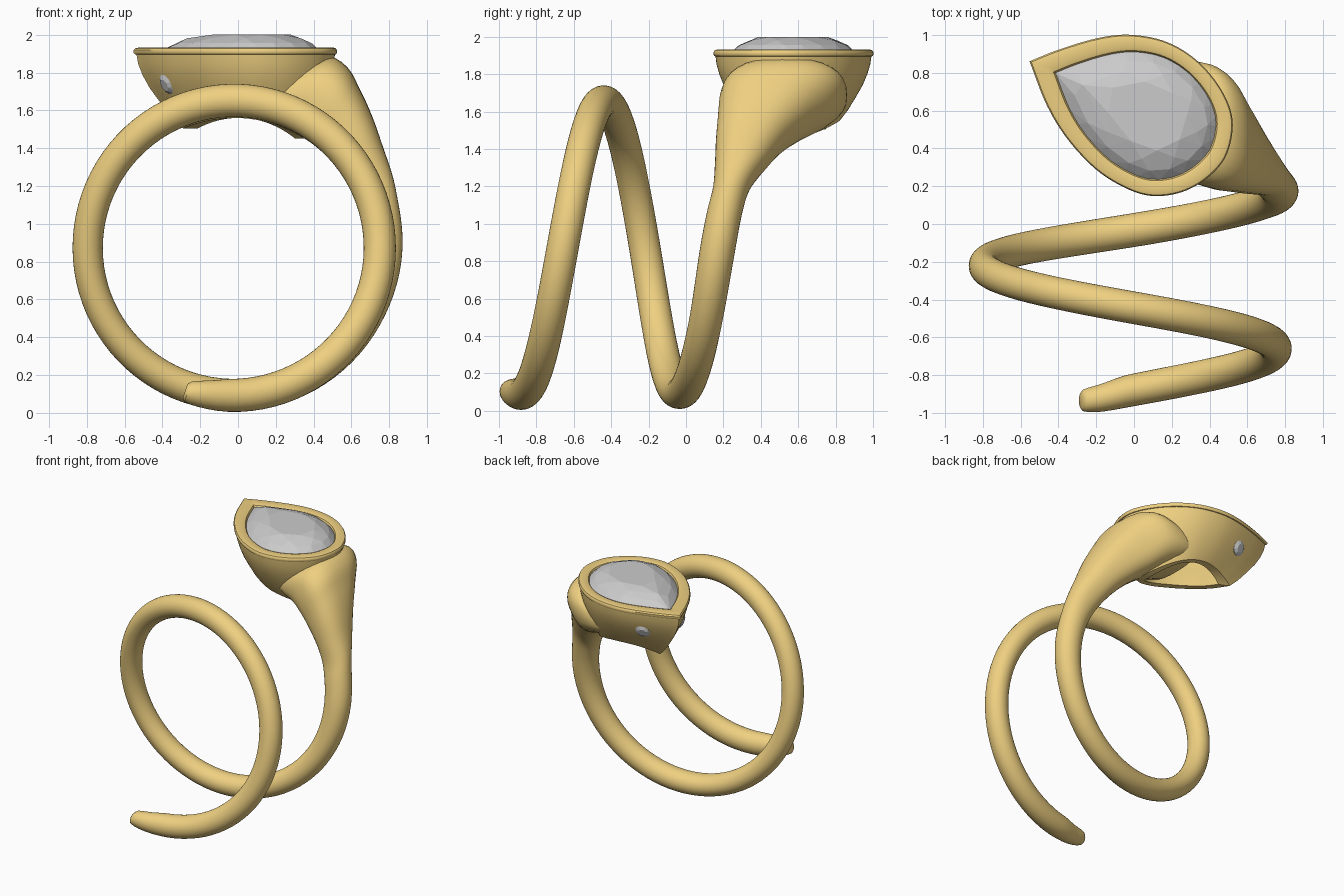
import bpy, bmesh, math
from mathutils import Vector

if "Cube" in bpy.data.objects:
    bpy.data.objects.remove(bpy.data.objects["Cube"])

CX, CZ = -0.02, 0.87          # axis of the coil (runs along y)
HX, HY = 0.10, 0.57           # middle of the drop-shaped head

gold = bpy.data.materials.new("gold")
gold.diffuse_color = (0.86, 0.63, 0.22, 1)
gold.use_nodes = True
gold.node_tree.nodes["Principled BSDF"].inputs["Base Color"].default_value = gold.diffuse_color


def finish(name, bm, mat=None, smooth=None):
    bmesh.ops.recalc_face_normals(bm, faces=bm.faces[:])
    me = bpy.data.meshes.new(name)
    bm.to_mesh(me)
    bm.free()
    ob = bpy.data.objects.new(name, me)
    bpy.context.collection.objects.link(ob)
    if mat:
        me.materials.append(mat)
    if smooth:
        bpy.ops.object.select_all(action='DESELECT')
        bpy.context.view_layer.objects.active = ob
        ob.select_set(True)
        bpy.ops.object.shade_smooth_by_angle(angle=math.radians(smooth))
    return ob


def loft(rings, closed=False, caps=False):
    bm = bmesh.new()
    vs = [[bm.verts.new(p) for p in r] for r in rings]
    pairs = list(zip(vs, vs[1:])) + ([(vs[-1], vs[0])] if closed else [])
    for a, b in pairs:
        n = len(a)
        for i in range(n):
            j = (i + 1) % n
            bm.faces.new((a[i], a[j], b[j], b[i]))
    if caps:
        bm.faces.new(vs[0])
        bm.faces.new(vs[-1])
    return bm


def spline(keys, x):
    """Smooth interpolation of rows (x, values...) at x."""
    i = max(k for k in range(len(keys) - 1) if keys[k][0] <= x + 1e-9)
    a, b = keys[i], keys[i + 1]
    p, q = keys[max(i - 1, 0)], keys[min(i + 2, len(keys) - 1)]
    h = b[0] - a[0]
    t = (x - a[0]) / h
    out = []
    for c in range(1, len(a)):
        m0 = (b[c] - p[c]) / (b[0] - p[0]) * h
        m1 = (q[c] - a[c]) / (q[0] - a[0]) * h
        out.append((2*t**3 - 3*t*t + 1) * a[c] + (t**3 - 2*t*t + t) * m0
                   + (3*t*t - 2*t**3) * b[c] + (t**3 - t*t) * m1)
    return out


# Coiled band widening into the neck: angle, inner radius, outer radius, y min, y max
band_keys = [
    (-109, .760, .835, -.975, -.895), (-108, .742, .853, -.992, -.876),
    (-102, .715, .86, -.995, -.85), (-90, .69, .865, -.968, -.795),
    (0, .685, .855, -.747, -.573), (90, .695, .87, -.527, -.353),
    (180, .695, .855, -.305, -.135), (270, .69, .86, -.125, .055),
    (330, .69, .87, .015, .195), (360, .69, .89, .075, .265),
    (375, .69, .90, .115, .305), (384, .69, .92, .145, .345),
    (394, .69, .951, .155, .44), (403, .69, 1.005, .160, .54),
    (412, .69, 1.075, .170, .68), (418, .69, 1.13, .178, .79),
    (424, .69, 1.13, .20, .85), (432, .69, 1.01, .24, .86), (442, .70, .88, .32, .83)]
angles = [-109, -108.6, -108, -106, -103] + list(range(-100, 360, 4)) + list(range(360, 443, 2))
rings = []
for a in angles:
    ri, ro, y0, y1 = spline(band_keys, a)
    th = math.radians(a)
    power = 1.0 if a < 370 else 1.0 - 0.22 * min(1, (a - 370) / 45)
    ring = []
    for k in range(32):
        f = 2 * math.pi * k / 32
        c, s = math.cos(f), math.sin(f)
        r = (ri + ro) / 2 + (ro - ri) / 2 * math.copysign(abs(c) ** power, c)
        y = (y0 + y1) / 2 + (y1 - y0) / 2 * math.copysign(abs(s) ** power, s)
        ring.append((CX + r * math.cos(th), y, CZ + r * math.sin(th)))
    rings.append(ring)
finish("coiled_band", loft(rings, caps=True), gold, 40)

# Drop-shaped outline of the head, starting and ending at the point
drop = [(-.55, .86), (-.4, .92), (-.2, .98), (-.03, 1.0), (.15, .97), (.3, .89), (.42, .77),
        (.5, .63), (.52, .5), (.48, .35), (.38, .24), (.25, .17), (.1, .15), (-.04, .19),
        (-.2, .29), (-.35, .45), (-.46, .63), (-.55, .86)]
drop_keys = [(i, p[0] - HX, p[1] - HY) for i, p in enumerate(drop)]
LAST = len(drop) - 1


def outline(n, shift=0.0):
    return [Vector(spline(drop_keys, (k + shift) * LAST / n)) for k in range(n)]


# Hollow setting: flared wall, rounded rim, open bottom following the finger hole
loop = outline(102)


def finger_z(x):
    return CZ + math.sqrt(max(.69 ** 2 - (x - CX) ** 2, 0))


def wall_ring(scale, h):
    return [(HX + p.x * scale, HY + p.y * scale,
             finger_z(HX + p.x * .6) * (1 - h) + 1.895 * h) for p in loop]


def flat_ring(scale, z):
    return [(HX + p.x * scale, HY + p.y * scale, z) for p in loop]


wall = [(.60, 0), (.69, .15), (.79, .36), (.87, .54), (.93, .72), (.965, .87), (.98, 1)]
rim = [(.995, 1.897), (1.005, 1.906), (1.005, 1.918), (.99, 1.928), (.96, 1.932),
       (.85, 1.932), (.81, 1.926), (.79, 1.91), (.78, 1.86)]
rings = [wall_ring(*w) for w in wall] + [flat_ring(*r) for r in rim]
rings += [wall_ring(.62, .5), wall_ring(.48, 0)]
finish("head_setting", loft(rings, closed=True), gold, 35)


# Faceted drop-cut stone: staggered rings wrapped in a convex hull
def hull(points):
    bm = bmesh.new()
    for p in points:
        bm.verts.new(p)
    res = bmesh.ops.convex_hull(bm, input=bm.verts[:])
    loose = [v for v in bm.verts if not v.link_faces]
    bmesh.ops.delete(bm, geom=loose, context='VERTS')
    return bm


pts = []
for n, shift, scale, z in [(32, 0, .80, 1.885), (32, 0, .80, 1.91), (16, .5, .69, 1.955),
                           (8, 0, .57, 1.981), (8, .5, .43, 2.0), (8, 0, .45, 1.76)]:
    pts += [(HX + p.x * scale, HY + p.y * scale, z) for p in outline(n, shift)]
finish("main_stone", hull(pts + [(HX, HY, 1.70)]))


# Two small round stones as eyes, one on each side of the point
def eye(name, pos, normal):
    q = Vector(normal).to_track_quat('Z', 'Y')
    pts = []
    for n, r, z in [(16, .058, -.03), (16, .058, .004), (8, .034, .02)]:
        for k in range(n):
            a = 2 * math.pi * (k + .5) / n
            pts.append(Vector(pos) + q @ Vector((r * math.cos(a), r * math.sin(a), z)))
    finish(name, hull(pts))


eye("eye_front", (-.375, .60, 1.74), (-.82, -.50, -.42))
eye("eye_back", (-.245, .90, 1.74), (-.28, .90, -.42))
